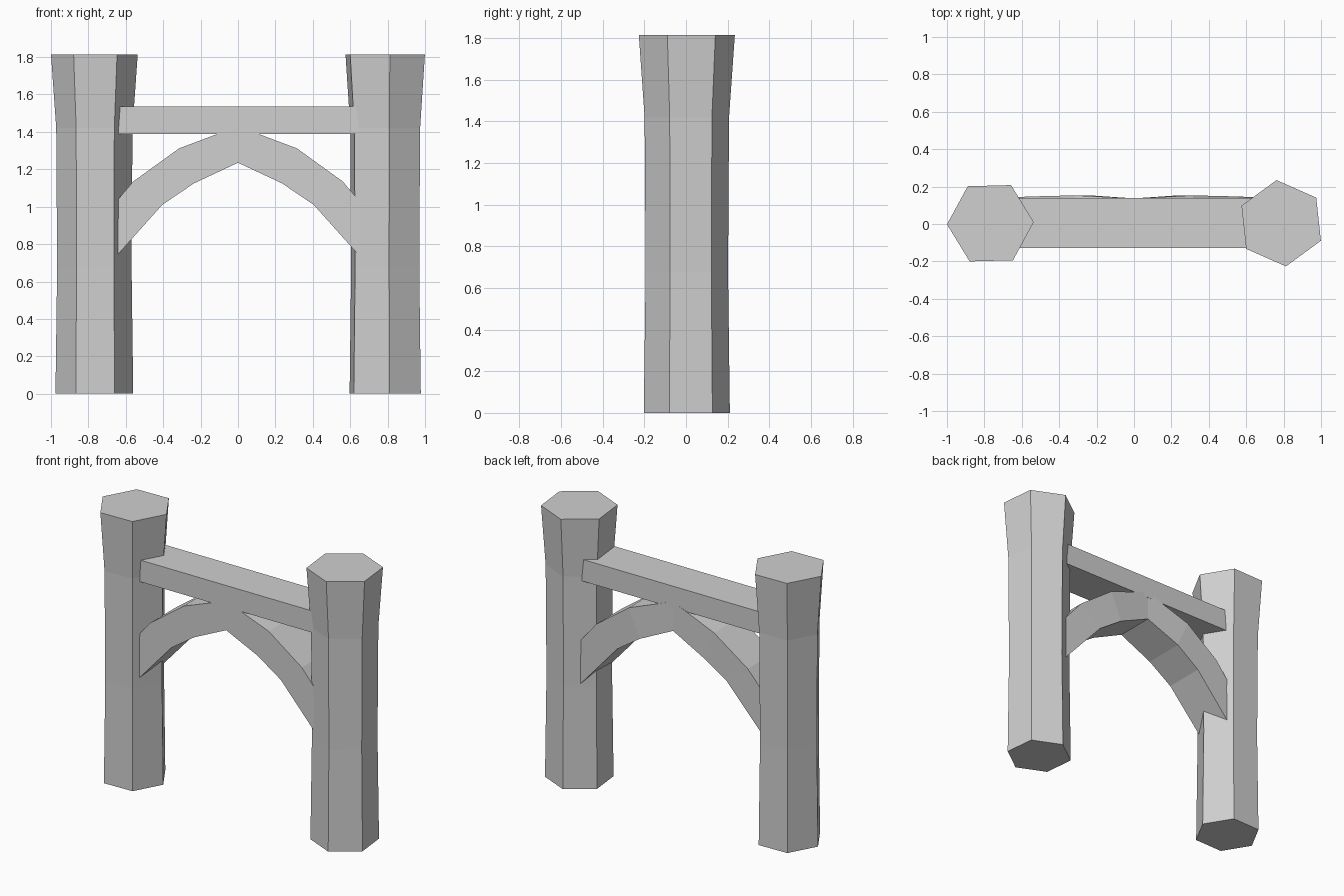
import bpy, bmesh, math

cube = bpy.data.objects.get("Cube")
if cube:
    bpy.data.objects.remove(cube, do_unlink=True)

# Single plain stone colour
stone = bpy.data.materials.new("light grey stone")
stone.use_nodes = True
stone.diffuse_color = (0.63, 0.63, 0.63, 1)
stone.node_tree.nodes["Principled BSDF"].inputs["Base Color"].default_value = (0.63, 0.63, 0.63, 1)


def loft(name, rings):
    """Skin a closed solid through rings of equal vertex count."""
    bm = bmesh.new()
    loops = [[bm.verts.new(p) for p in ring] for ring in rings]
    n = len(loops[0])
    for a, b in zip(loops, loops[1:]):
        for i in range(n):
            j = (i + 1) % n
            bm.faces.new((a[i], a[j], b[j], b[i]))
    bm.faces.new(loops[0])
    bm.faces.new(loops[-1])
    bmesh.ops.recalc_face_normals(bm, faces=bm.faces)
    mesh = bpy.data.meshes.new(name)
    bm.to_mesh(mesh)
    bm.free()
    mesh.materials.append(stone)
    obj = bpy.data.objects.new(name, mesh)
    bpy.context.collection.objects.link(obj)
    return obj


# Six-sided posts, slightly waisted and flared at the top
POST_PROFILE = [(0, 0.208), (0.68, 0.199), (1.42, 0.204), (1.815, 0.232)]


def post(name, cx, turn):
    rings = []
    for z, r in POST_PROFILE:
        angles = [math.radians(turn + 60 * i) for i in range(6)]
        rings.append([(cx + r * math.cos(a), 0.004 + r * math.sin(a), z) for a in angles])
    loft(name, rings)


post("right_post", -0.768, 1.5)
post("left_post", 0.787, 36.2)


def section(x_in, z_in, x_out, z_out, front, back):
    return [(x_in, front, z_in), (x_out, front, z_out),
            (x_out, back, z_out), (x_in, back, z_in)]


# Straight cross beam, ends buried in the posts
loft("cross_beam", [section(x, 1.39, x, 1.535, -0.127, 0.139) for x in (-0.70, 0.70)])

# Faceted arch brace: inner x, inner z, outer x, outer z, back depth
HALF_ARCH = [(0, 1.235, 0, 1.43, 0.137), (0.235, 1.125, 0.315, 1.312, 0.153),
             (0.405, 1.01, 0.56, 1.135, 0.147), (0.70, 0.68, 0.70, 0.97, 0.14)]
stations = [(-a, b, -c, d, e) for a, b, c, d, e in HALF_ARCH[:0:-1]] + HALF_ARCH
loft("arch_brace", [section(a, b, c, d, -0.125, e) for a, b, c, d, e in stations])
